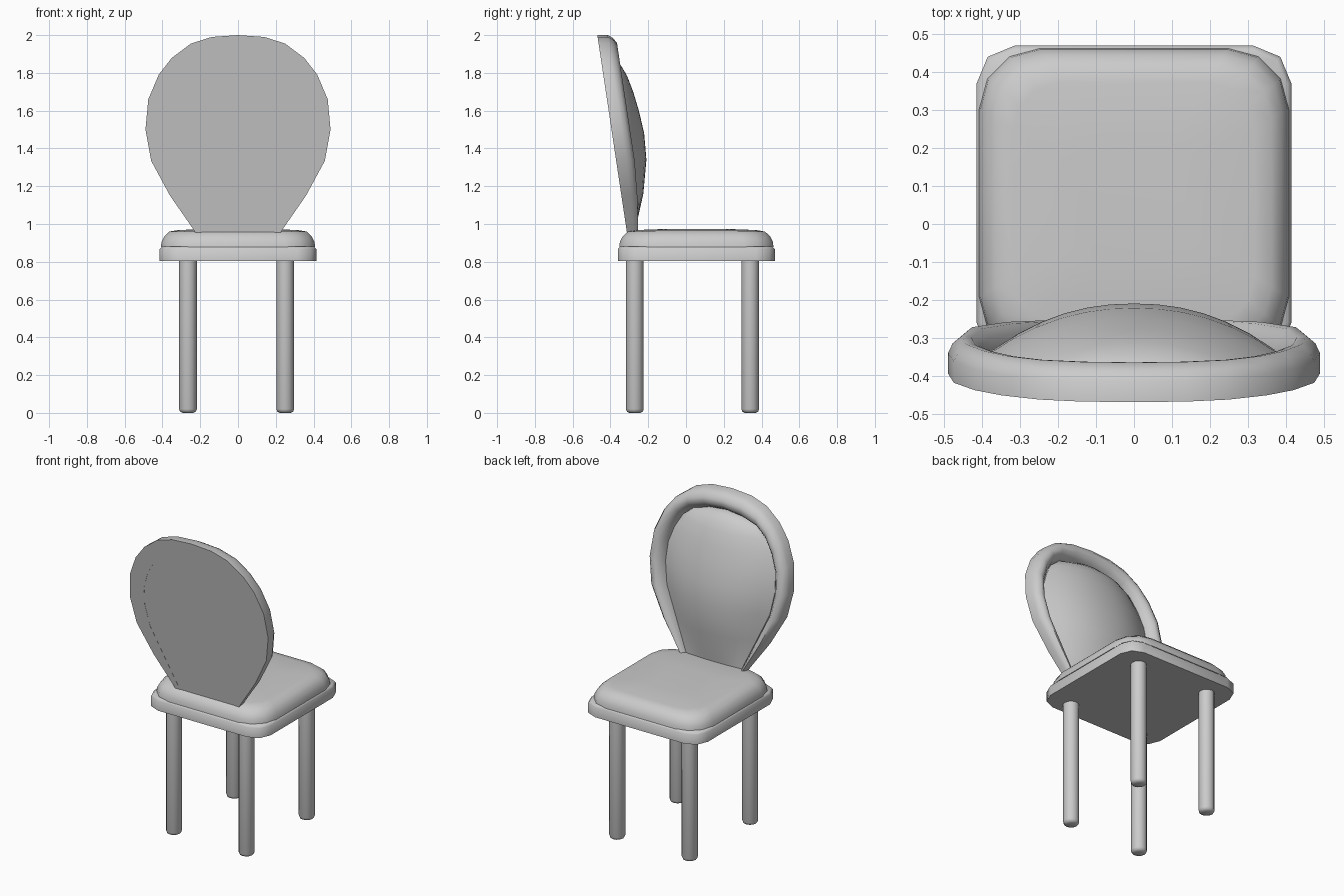
import bpy, bmesh, math
from mathutils import Vector

default = bpy.data.objects.get("Cube")
if default:
    bpy.data.objects.remove(default, do_unlink=True)

grey = bpy.data.materials.new("plain grey")
grey.use_nodes = True
grey.diffuse_color = (0.6, 0.6, 0.6, 1)
grey.node_tree.nodes["Principled BSDF"].inputs["Base Color"].default_value = (0.6, 0.6, 0.6, 1)

SEAT_Y = 0.055


def finish(name, bm, angle):
    """Turn a bmesh into a smooth shaded object."""
    bmesh.ops.remove_doubles(bm, verts=bm.verts, dist=0.0005)
    bmesh.ops.recalc_face_normals(bm, faces=bm.faces)
    mesh = bpy.data.meshes.new(name)
    bm.to_mesh(mesh)
    bm.free()
    mesh.materials.append(grey)
    obj = bpy.data.objects.new(name, mesh)
    bpy.context.collection.objects.link(obj)
    bpy.ops.object.select_all(action="DESELECT")
    obj.select_set(True)
    bpy.context.view_layer.objects.active = obj
    bpy.ops.object.shade_smooth_by_angle(angle=math.radians(angle))
    return obj


def loft(bm, rings, closed=True, caps=True):
    """Skin a list of equally long point rings."""
    loops = [[bm.verts.new(p) for p in ring] for ring in rings]
    n = len(loops[0])
    for a, b in zip(loops, loops[1:]):
        for i in range(n if closed else n - 1):
            j = (i + 1) % n
            bm.faces.new((a[i], a[j], b[j], b[i]))
    if caps:
        bm.faces.new(loops[0])
        bm.faces.new(loops[-1])


def rounded_square(half, radius, steps, z):
    points = []
    for corner in range(4):
        mid = math.pi / 4 + corner * math.pi / 2
        cx = math.copysign(half - radius, math.cos(mid))
        cy = math.copysign(half - radius, math.sin(mid))
        for k in range(steps + 1):
            a = (corner + k / steps) * math.pi / 2
            points.append((cx + radius * math.cos(a), SEAT_Y + cy + radius * math.sin(a), z))
    return points


# Legs, with softly rounded feet
for side, x in (("left", 0.25), ("right", -0.265)):
    for place, y in (("back", -0.271), ("front", 0.34)):
        bm = bmesh.new()
        rings = []
        for r, z in ((0.028, 0), (0.042, 0.007), (0.047, 0.02), (0.047, 0.82)):
            angles = [k * math.tau / 12 for k in range(12)]
            rings.append([(x + r * math.cos(a), y + r * math.sin(a), z) for a in angles])
        loft(bm, rings)
        finish(f"{place}_{side}_leg", bm, 50)

# Seat base
bm = bmesh.new()
loft(bm, [rounded_square(0.415 - inset, 0.1 - inset, 2, z)
          for inset, z in ((0, 0.805), (0, 0.868), (0.012, 0.88))])
finish("seat_base", bm, 60)

# Crowned seat cushion
bm = bmesh.new()
loft(bm, [rounded_square(0.408 - inset, 0.16 - inset * 0.4, 3, z)
          for inset, z in ((0, 0.878), (0.003, 0.905), (0.018, 0.935),
                           (0.045, 0.96), (0.09, 0.968), (0.25, 0.974))])
finish("seat_cushion", bm, 60)

# Half outlines of the backrest as (x, z), from seat to crown
outer = [(0.2, 0.91), (0.235, 0.97), (0.36, 1.15), (0.46, 1.335), (0.49, 1.5), (0.475, 1.66),
         (0.42, 1.79), (0.35, 1.88), (0.25, 1.955), (0.14, 1.99), (0, 2)]
inner = [(0.17, 0.91), (0.2, 0.97), (0.285, 1.16), (0.365, 1.34), (0.388, 1.48), (0.38, 1.6),
         (0.345, 1.7), (0.295, 1.785), (0.235, 1.835), (0.12, 1.868), (0, 1.88)]


def back_point(x, z, depth):
    """Point in front of the leaning back plane."""
    return (x, -0.315 - (z - 0.97) * 0.15 + depth, z)


# Rolled backrest frame, flat behind and tapering into the seat
profile = [(0, 0), (0, 0.055), (0.12, 0.08), (0.35, 0.098), (0.6, 0.094),
           (0.82, 0.07), (1, 0.035), (1, 0)]
sections = []
for (ox, oz), (ix, iz) in zip(outer, inner):
    thick = min(1, 0.55 + (oz - 0.91) * 1.3)
    sections.append([back_point(ox + (ix - ox) * t, oz + (iz - oz) * t, d * thick)
                     for t, d in profile])
sections += [[(-x, y, z) for x, y, z in s] for s in reversed(sections[:-1])]
bm = bmesh.new()
loft(bm, sections)
finish("backrest_frame", bm, 50)

# Bulging padded panel inside the frame
bulges = [0, 0.015, 0.08, 0.118, 0.125, 0.115, 0.1, 0.08, 0.058, 0.03, 0]
front, rear = [], []
for (x, z), bulge in zip(inner, bulges):
    steps = [k / 6 - 1 for k in range(13)]
    edge = 0.03 + 0.015 * min(1, (z - 0.91) * 2)
    front.append([back_point(x * s, z, edge + bulge * (1 - abs(s) ** 2.2)) for s in steps])
    rear.append([back_point(x * s, z, 0.001) for s in steps])
bm = bmesh.new()
loft(bm, front, closed=False, caps=False)
loft(bm, rear, closed=False, caps=False)
bmesh.ops.remove_doubles(bm, verts=bm.verts, dist=0.0005)
bmesh.ops.dissolve_degenerate(bm, edges=bm.edges, dist=0.0005)
rim = [e for e in bm.edges if e.is_boundary]
bmesh.ops.bridge_loops(bm, edges=rim)
finish("backrest_panel", bm, 50)
